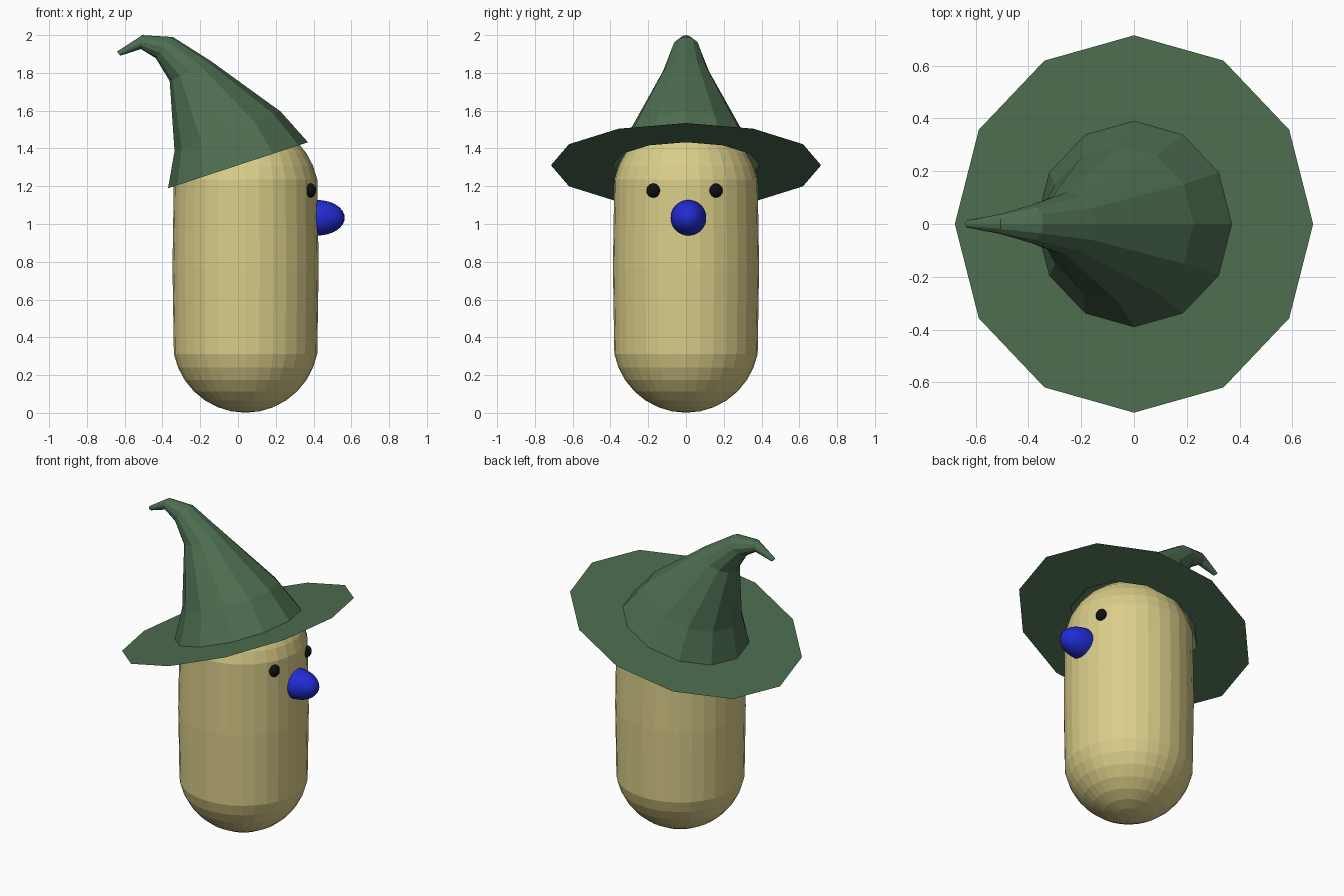
import bpy, bmesh
from math import sin, cos, pi, radians

if "Cube" in bpy.data.objects:
    bpy.data.objects.remove(bpy.data.objects["Cube"])


def material(name, rgb):
    m = bpy.data.materials.new(name)
    m.diffuse_color = (*rgb, 1)
    m.use_nodes = True
    m.node_tree.nodes["Principled BSDF"].inputs["Base Color"].default_value = m.diffuse_color
    return m


def finish(bm, name, mat, smooth=False):
    me = bpy.data.meshes.new(name)
    for f in bm.faces:
        f.smooth = smooth
    bm.to_mesh(me)
    bm.free()
    me.materials.append(mat)
    ob = bpy.data.objects.new(name, me)
    bpy.context.collection.objects.link(ob)
    return ob


def ellipsoid(name, loc, size, mat):
    bm = bmesh.new()
    bmesh.ops.create_uvsphere(bm, u_segments=32, v_segments=16, radius=1)
    ob = finish(bm, name, mat, True)
    ob.location, ob.scale = loc, size


tan = material("tan", (0.70, 0.61, 0.25))
green = material("green", (0.075, 0.155, 0.082))
black = material("black", (0.005, 0.005, 0.005))
blue = material("blue", (0.015, 0.025, 0.65))

# Body: a sphere pulled apart into a capsule, keeping its equator ring
R, LOW, HIGH = 0.387, 0.388, 1.16
bm = bmesh.new()
bmesh.ops.create_uvsphere(bm, u_segments=32, v_segments=16, radius=R)
for v in bm.verts:
    z = v.co.z
    if abs(z) < 0.001:
        v.co.z = (LOW + HIGH) / 2
    else:
        v.co.z = z + (HIGH if z > 0 else LOW)
    v.co.x += 0.04
finish(bm, "body", tan)

# Eyes and nose, on the +x side
for side, label in ((-1, "right"), (1, "left")):
    ellipsoid(label + "_eye", (0.385, 0.165 * side - 0.008, 1.177),
              (0.028, 0.037, 0.037), black)
ellipsoid("nose", (0.42, 0.013, 1.033), (0.145, 0.094, 0.094), blue)

# Hat: open 12-sided rings (x, z, radius, tilt) from brim edge to bent tip
rings = [
    (0, 1.311, 0.715, 18.2),
    (0, 1.311, 0.39, 18.2),
    (-0.055, 1.49, 0.30, 20.5),
    (-0.253, 1.81, 0.121, 26),
    (-0.39, 1.934, 0.072, 51),
    (-0.51, 1.963, 0.037, 84),
    (-0.632, 1.902, 0.014, 128),
]
N = 12
bm = bmesh.new()
loops = []
for x, z, r, tilt in rings:
    t = radians(tilt)
    loop = []
    for i in range(N):
        a = 2 * pi * i / N
        u = r * cos(a)
        loop.append(bm.verts.new((x + u * cos(t), r * sin(a), z + u * sin(t))))
    loops.append(loop)
for a, b in zip(loops, loops[1:]):
    for i in range(N):
        j = (i + 1) % N
        bm.faces.new((a[i], a[j], b[j], b[i]))
bm.faces.new(loops[-1])
finish(bm, "hat", green)
